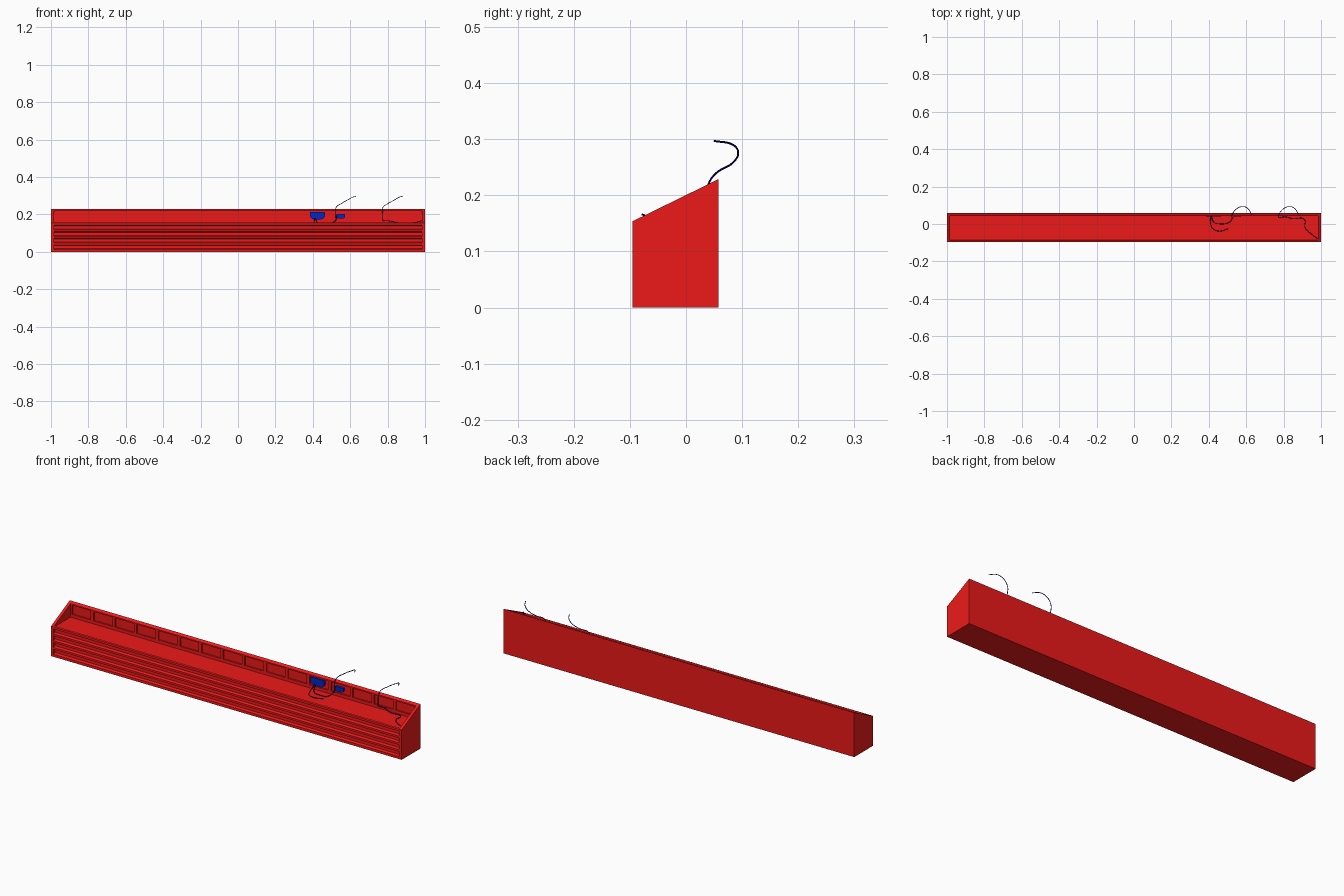
import bpy, bmesh

if "Cube" in bpy.data.objects:
    bpy.data.objects.remove(bpy.data.objects["Cube"])


def material(name, color):
    m = bpy.data.materials.new(name)
    m.diffuse_color = color
    m.use_nodes = True
    m.node_tree.nodes["Principled BSDF"].inputs["Base Color"].default_value = m.diffuse_color
    return m


RED = material("red_paint", (0.85, 0.01, 0.01, 1))
BLUE = material("blue_plastic", (0.0, 0.02, 0.55, 1))
NAVY = material("navy_cable", (0.0, 0.0, 0.12, 1))


def finish(name, bm, mat):
    bmesh.ops.recalc_face_normals(bm, faces=bm.faces[:])
    me = bpy.data.meshes.new(name)
    bm.to_mesh(me)
    bm.free()
    me.materials.append(mat)
    ob = bpy.data.objects.new(name, me)
    bpy.context.collection.objects.link(ob)
    return ob


def prism(name, points, vec, mat):
    """Extrude a closed planar outline along vec."""
    bm = bmesh.new()
    face = bm.faces.new([bm.verts.new(p) for p in points])
    ext = bmesh.ops.extrude_face_region(bm, geom=[face], use_keep_orig=True)
    verts = [g for g in ext["geom"] if isinstance(g, bmesh.types.BMVert)]
    bmesh.ops.translate(bm, verts=verts, vec=vec)
    return finish(name, bm, mat)


def along_x(name, yz, x0, x1):
    return prism(name, [(x0, y, z) for y, z in yz], (x1 - x0, 0, 0), RED)


def box(name, x0, x1, y0, y1, z0, z1):
    return along_x(name, [(y0, z0), (y1, z0), (y1, z1), (y0, z1)], x0, x1)


def cable(name, points, radius=0.0018):
    cu = bpy.data.curves.new(name, "CURVE")
    cu.dimensions = "3D"
    cu.bevel_depth = radius
    cu.bevel_resolution = 1
    cu.resolution_u = 8
    cu.use_fill_caps = True
    sp = cu.splines.new("BEZIER")
    sp.bezier_points.add(len(points) - 1)
    for bp, p in zip(sp.bezier_points, points):
        bp.co = p
        bp.handle_left_type = bp.handle_right_type = "AUTO"
    cu.materials.append(NAVY)
    ob = bpy.data.objects.new(name, cu)
    bpy.context.collection.objects.link(ob)


FRONT, BACK, INNER = -0.095, 0.058, 0.985
SHELF = 0.152

# sloping end panels
side = [(FRONT, 0), (BACK, 0), (BACK, 0.229), (FRONT, 0.154)]
along_x("left_end_panel", side, -1, -INNER)
along_x("right_end_panel", side, INNER, 1)

# body with shelf top and grooved front
profile = [(0.05, 0), (0.05, SHELF), (-0.085, SHELF), (-0.088, 0.157), (FRONT, 0.154)]
for z in (0.143, 0.108, 0.073, 0.038):
    profile += [(FRONT, z), (FRONT + 0.012, z - 0.005),
                (FRONT + 0.012, z - 0.02), (FRONT, z - 0.025)]
profile += [(FRONT, 0)]
along_x("shelf_body", profile, -INNER, INNER)

# back wall with sixteen recessed panels
along_x("back_wall", [(0.05, 0), (BACK, 0), (BACK, 0.229), (0.05, 0.225)], -INNER, INNER)
box("lower_rail", -INNER, INNER, 0.043, 0.05, SHELF, 0.168)
along_x("upper_rail", [(0.043, 0.215), (0.05, 0.215), (0.05, 0.225), (0.043, 0.2215)],
        -INNER, INNER)
pitch = 2 * INNER / 16
for i in range(17):
    x = -INNER + i * pitch
    box("panel_divider", max(-INNER, x - 0.008), min(INNER, x + 0.008),
        0.043, 0.05, 0.168, 0.215)


# rounded plastic plates hung on the back wall
def plate(name, x, z, w, h):
    outline = [(-.5, .5), (.5, .5), (.5, -.15), (.35, -.45), (.25, -.5),
               (-.25, -.5), (-.35, -.45), (-.5, -.15)]
    prism(name, [(x + u * w, 0.039, z + v * h) for u, v in outline],
          (0, 0.011, 0), BLUE)


plate("large_plate", 0.425, 0.193, 0.078, 0.038)
plate("small_plate", 0.55, 0.19, 0.046, 0.024)

# curling cables that rise over the back edge
for dx in (0, 0.25):
    cable("curled_cable", [(0.525 + dx, 0.033, 0.168), (0.523 + dx, 0.041, 0.222),
                           (0.525 + dx, 0.052, 0.238), (0.55 + dx, 0.082, 0.257),
                           (0.585 + dx, 0.093, 0.277), (0.61 + dx, 0.082, 0.291),
                           (0.63 + dx, 0.05, 0.297)])

# loose cables lying on the shelf
cable("front_loop_cable", [(0.41, 0.04, 0.18), (0.41, 0.0, 0.158), (0.425, -0.028, 0.155),
                           (0.46, -0.038, 0.155), (0.505, -0.025, 0.156)])
cable("link_cable", [(0.415, 0.038, 0.178), (0.425, 0.012, 0.158), (0.465, 0.0, 0.155),
                     (0.51, 0.01, 0.158), (0.53, 0.038, 0.185)])
cable("corner_cable", [(0.775, 0.033, 0.168), (0.81, 0.038, 0.165), (0.85, 0.028, 0.157),
                       (0.91, 0.025, 0.156), (0.915, -0.02, 0.156),
                       (0.95, -0.055, 0.158), (0.982, -0.078, 0.166)])
